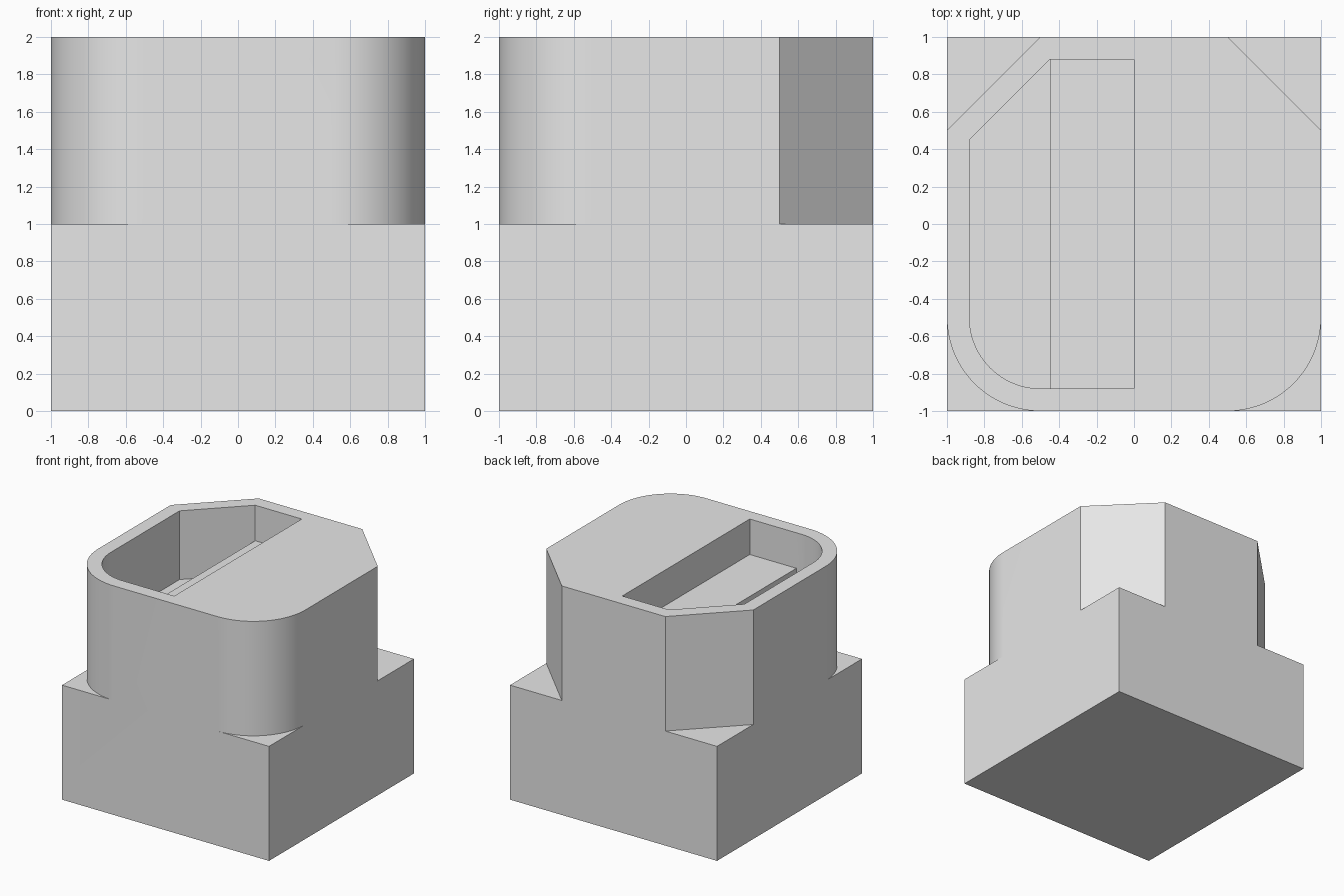
import bpy, bmesh, math

if "Cube" in bpy.data.objects:
    bpy.data.objects.remove(bpy.data.objects["Cube"], do_unlink=True)

ROUND = 0.5      # front corner radius, also the rear chamfer size
WALL = 0.12      # rim around the pocket
STEP_X = -0.45   # edge between the deep and shallow floors

grey = bpy.data.materials.new("plain grey")
grey.use_nodes = True
grey.diffuse_color = (0.8, 0.8, 0.8, 1)
grey.node_tree.nodes["Principled BSDF"].inputs["Base Color"].default_value = (0.8, 0.8, 0.8, 1)


def prism(name, outline, z0, z1):
    """Extrude a counter-clockwise outline from z0 to z1."""
    bm = bmesh.new()
    face = bm.faces.new([bm.verts.new((x, y, z0)) for x, y in outline])
    top = bmesh.ops.extrude_face_region(bm, geom=[face])["geom"]
    verts = [v for v in top if isinstance(v, bmesh.types.BMVert)]
    bmesh.ops.translate(bm, verts=verts, vec=(0, 0, z1 - z0))
    bmesh.ops.recalc_face_normals(bm, faces=bm.faces[:])
    mesh = bpy.data.meshes.new(name)
    bm.to_mesh(mesh)
    bm.free()
    mesh.materials.append(grey)
    obj = bpy.data.objects.new(name, mesh)
    bpy.context.collection.objects.link(obj)
    return obj


def corner_arc(radius, steps=24):
    """Rounded front corner on the -x side."""
    turns = [math.pi + math.pi / 2 * i / steps for i in range(steps + 1)]
    return [(-ROUND + radius * math.cos(a), -ROUND + radius * math.sin(a)) for a in turns]


def combine(body, tool, operation):
    mod = body.modifiers.new(operation.lower(), 'BOOLEAN')
    mod.operation = operation
    mod.solver = 'EXACT'
    mod.object = tool
    bpy.context.view_layer.objects.active = body
    bpy.ops.object.modifier_apply(modifier=mod.name)
    bpy.data.objects.remove(tool, do_unlink=True)


# Upper block: rounded at the front, chamfered at the rear
half = [(-ROUND, 1), (-1, ROUND)] + corner_arc(ROUND)
outline = half + [(-x, y) for x, y in reversed(half)]
body = prism("stepped_block", outline, 1, 2)

# Square base
base = prism("square_base", [(-1, -1), (1, -1), (1, 1), (-1, 1)], 0, 1)
combine(body, base, 'UNION')

# Pocket: deep side follows the rim, shallow side is a straight shelf
inner = 1 - WALL
rim = [(STEP_X, inner), (-inner, -STEP_X)] + corner_arc(ROUND - WALL)
deep = prism("deep_pocket_cutter", rim + [(STEP_X, -inner)], 1.4, 2.2)
combine(body, deep, 'DIFFERENCE')
shelf = prism("shelf_pocket_cutter", rim + [(0, -inner), (0, inner)], 1.69, 2.2)
combine(body, shelf, 'DIFFERENCE')

# Smooth the round corners, keep the other edges sharp
bpy.ops.object.select_all(action='DESELECT')
body.select_set(True)
bpy.context.view_layer.objects.active = body
bpy.ops.object.shade_smooth_by_angle(angle=math.radians(30))
